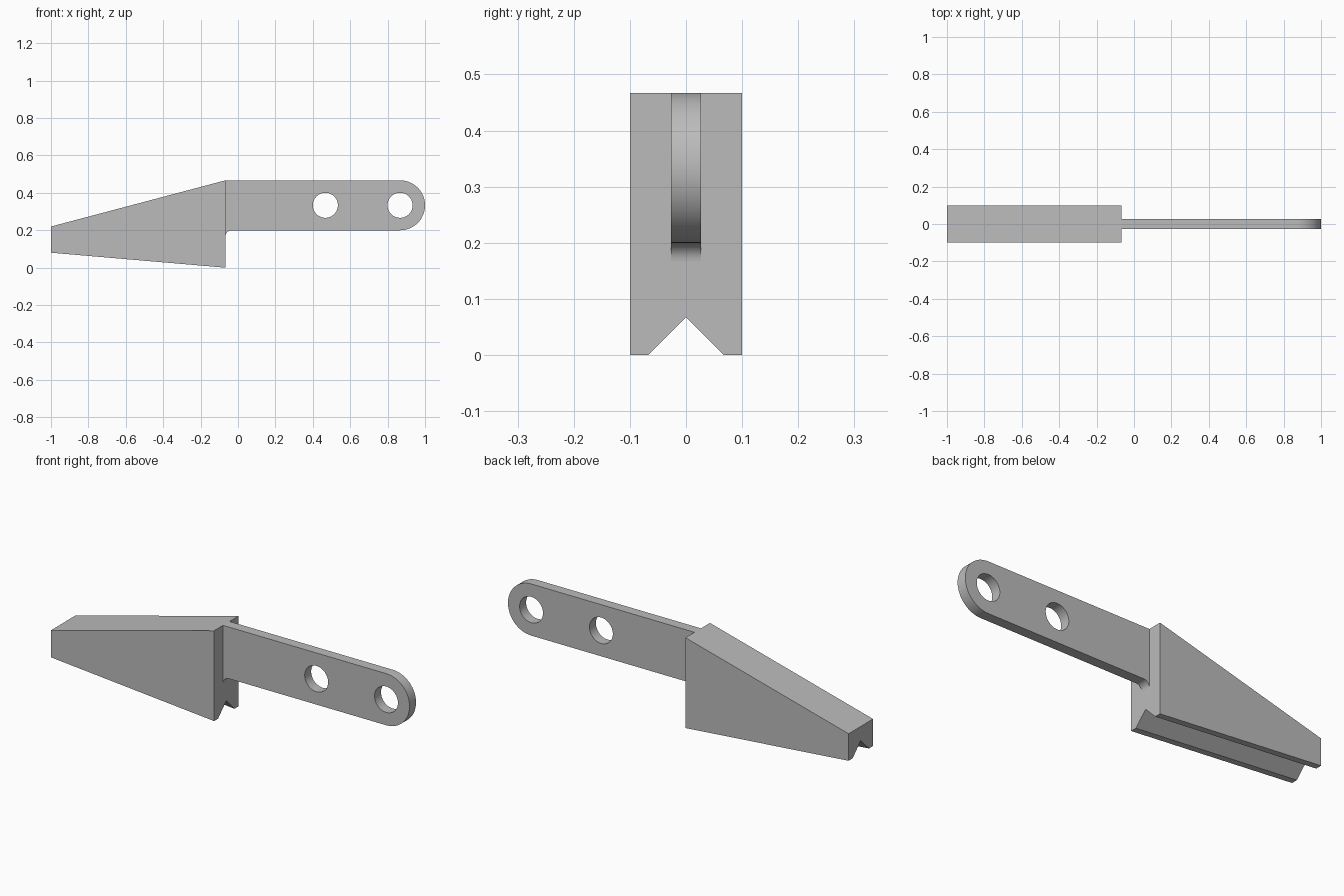
import bpy
import bmesh
from math import pi, cos, sin, radians

if "Cube" in bpy.data.objects:
    bpy.data.objects.remove(bpy.data.objects["Cube"], do_unlink=True)

grey = bpy.data.materials.new("plain grey")
grey.use_nodes = True
colour = (0.5, 0.5, 0.5, 1)
grey.diffuse_color = colour
grey.node_tree.nodes["Principled BSDF"].inputs["Base Color"].default_value = colour

JOINT = -0.067          # where the tang meets the head
HALF_WIDTH = 0.1        # head half width
GROOVE = 0.067          # V groove depth and half width
LOW, HIGH = 0.2, 0.467  # tang edges
RADIUS = (HIGH - LOW) / 2
MID = (HIGH + LOW) / 2
END = 1 - RADIUS        # centre of the rounded end
FILLET = 0.033
THICK = 0.0265          # tang half thickness


def arc(cx, cz, r, start, stop, steps):
    """Points along an arc, angles in degrees."""
    angles = [radians(start + (stop - start) * i / steps) for i in range(steps + 1)]
    return [(cx + r * cos(a), cz + r * sin(a)) for a in angles]


# Tapered head: one grooved cross-section at each end, joined by long faces
def section(bm, x, bottom, top):
    outline = [(-HALF_WIDTH, top), (-HALF_WIDTH, bottom), (-GROOVE, bottom),
               (0, bottom + GROOVE), (GROOVE, bottom), (HALF_WIDTH, bottom),
               (HALF_WIDTH, top)]
    return [bm.verts.new((x, y, z)) for y, z in outline]


bm = bmesh.new()
tip = section(bm, -1, 0.08, 0.22)
root = section(bm, JOINT, 0, HIGH)
bm.faces.new(tip)
bm.faces.new(root)
for i in range(len(tip)):
    j = (i + 1) % len(tip)
    bm.faces.new((tip[i], tip[j], root[j], root[i]))
bmesh.ops.recalc_face_normals(bm, faces=bm.faces)
mesh = bpy.data.meshes.new("tapered_head")
bm.to_mesh(mesh)
bm.free()
head = bpy.data.objects.new("tapered_head", mesh)
bpy.context.collection.objects.link(head)
mesh.materials.append(grey)

# Flat tang: filled outline with a round end, a lower fillet and two holes
outline = arc(END, MID, RADIUS, -90, 90, 32) + [(JOINT, HIGH)]
outline += arc(JOINT + FILLET, LOW - FILLET, FILLET, 180, 90, 10)
holes = [arc(x, MID, GROOVE, 0, 360, 48)[:-1] for x in (0.467, END)]

curve = bpy.data.curves.new("tang", "CURVE")
curve.dimensions = "2D"
curve.fill_mode = "BOTH"
curve.extrude = THICK
for loop in [outline] + holes:
    spline = curve.splines.new("POLY")
    spline.points.add(len(loop) - 1)
    for point, (x, z) in zip(spline.points, loop):
        point.co = (x, z, 0, 1)
    spline.use_cyclic_u = True
tang = bpy.data.objects.new("tang", curve)
bpy.context.collection.objects.link(tang)
tang.rotation_euler.x = pi / 2

bpy.ops.object.select_all(action="DESELECT")
tang.select_set(True)
bpy.context.view_layer.objects.active = tang
bpy.ops.object.convert(target="MESH")
bpy.ops.object.transform_apply(location=False, rotation=True, scale=False)

# Weld the rims and shade the curved edges smoothly
bm = bmesh.new()
bm.from_mesh(tang.data)
bmesh.ops.remove_doubles(bm, verts=bm.verts, dist=0.0001)
bmesh.ops.recalc_face_normals(bm, faces=bm.faces)
bm.to_mesh(tang.data)
bm.free()
tang.data.materials.clear()
tang.data.materials.append(grey)
bpy.ops.object.shade_smooth_by_angle(angle=radians(30))
